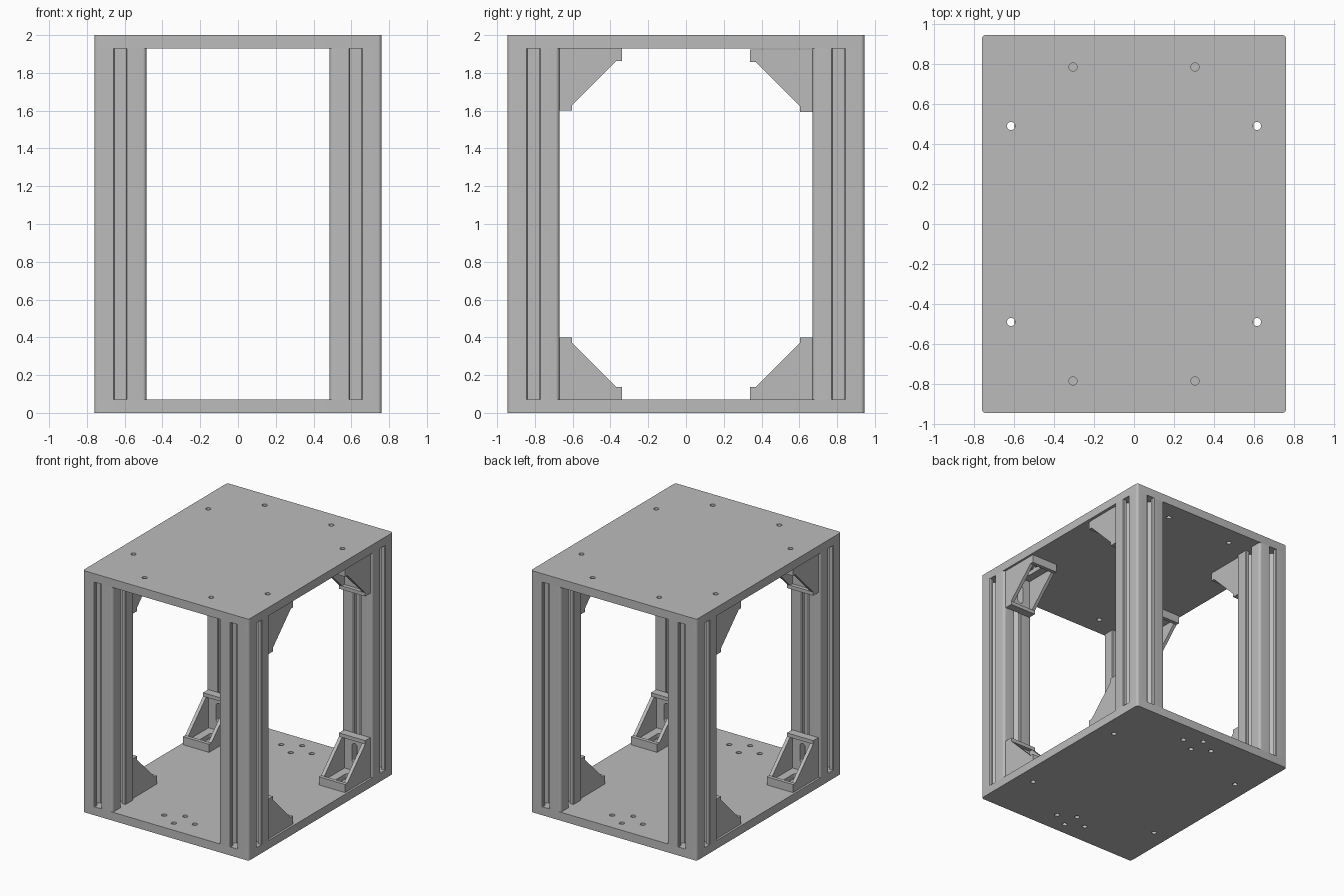
import bpy, bmesh, math
from mathutils import Matrix, Vector

if "Cube" in bpy.data.objects:
    bpy.data.objects.remove(bpy.data.objects["Cube"], do_unlink=True)

GREY = (0.5, 0.5, 0.5, 1)
metal = bpy.data.materials.new("grey metal")
metal.use_nodes = True
metal.diffuse_color = GREY
metal.node_tree.nodes["Principled BSDF"].inputs["Base Color"].default_value = GREY

HX, HY, TOP, T = 0.76, 0.945, 2.0, 0.07     # frame half sizes, height, plate thickness
H = 0.1375                                  # half width of a post
PX, PY = HX - H, HY - H                     # post centre


def rounded_box(w, h, r, cx=0, cy=0, seg=6):
    """Outline of a rounded rectangle; r = half width gives a slot or circle."""
    pts = []
    for k, (sx, sy) in enumerate([(1, 1), (-1, 1), (-1, -1), (1, -1)]):
        for i in range(seg + 1):
            a = math.pi / 2 * (k + i / seg)
            p = Vector((cx + sx * (w - r) + r * math.cos(a),
                        cy + sy * (h - r) + r * math.sin(a)))
            if not pts or (p - pts[-1]).length > 1e-5:
                pts.append(p)
    if (pts[0] - pts[-1]).length < 1e-5:
        pts.pop()
    return pts


def extrude(outlines, depth):
    """Mesh of a flat outline with holes, extruded from z = 0 to depth."""
    curve = bpy.data.curves.new("outline", 'CURVE')
    curve.dimensions, curve.fill_mode, curve.extrude = '2D', 'BOTH', depth / 2
    for pts in outlines:
        s = curve.splines.new('POLY')
        s.points.add(len(pts) - 1)
        for p, q in zip(s.points, pts):
            p.co = (q[0], q[1], 0, 1)
        s.use_cyclic_u = True
    tmp = bpy.data.objects.new("outline", curve)
    bpy.context.collection.objects.link(tmp)
    deps = bpy.context.evaluated_depsgraph_get()
    mesh = bpy.data.meshes.new_from_object(tmp.evaluated_get(deps))
    bpy.data.objects.remove(tmp)
    bpy.data.curves.remove(curve)
    mesh.transform(Matrix.Translation((0, 0, depth / 2)))
    return mesh


def build(name, pieces, matrix=Matrix()):
    """Object made of (mesh, matrix) pieces, placed by one more matrix."""
    bm = bmesh.new()
    for mesh, m in pieces:
        part = bmesh.new()
        part.from_mesh(mesh)
        bmesh.ops.remove_doubles(part, verts=part.verts, dist=1e-5)
        part.transform(matrix @ m)
        bmesh.ops.recalc_face_normals(part, faces=part.faces)
        joined = bpy.data.meshes.new("piece")
        part.to_mesh(joined)
        part.free()
        bm.from_mesh(joined)
        bpy.data.meshes.remove(joined)
    mesh = bpy.data.meshes.new(name)
    bm.to_mesh(mesh)
    bm.free()
    mesh.materials.clear()
    mesh.materials.append(metal)
    for f in mesh.polygons:
        f.material_index = 0
    ob = bpy.data.objects.new(name, mesh)
    bpy.context.collection.objects.link(ob)
    bpy.ops.object.select_all(action='DESELECT')
    ob.select_set(True)
    bpy.context.view_layer.objects.active = ob
    bpy.ops.object.shade_smooth_by_angle(angle=math.radians(30))
    return ob


def move(x, y, z):
    return Matrix.Translation((x, y, z))


signs = [(sx, sy) for sx in (-1, 1) for sy in (-1, 1)]


def hole(x, y):
    return rounded_box(0.02, 0.02, 0.02, x, y)


# Top and bottom plates with bolt holes
edge = rounded_box(HX, HY, 0.02)
bracket_holes = [hole(sx * 0.615, sy * 0.49) for sx, sy in signs]
top_holes = [hole(sx * 0.305, sy * 0.785) for sx, sy in signs]
diamonds = [hole(x, s * y) for s in (-1, 1)
            for x, y in [(-0.14, 0.765), (0.14, 0.765), (0, 0.69), (0, 0.84)]]
build("bottom_plate", [(extrude([edge] + bracket_holes + diamonds, T), Matrix())])
build("top_plate", [(extrude([edge] + bracket_holes + top_holes, T), move(0, 0, TOP - T))])

# Posts: square section with a T-slot in every side
half_slot = [(H, 0.036), (H - 0.006, 0.03), (H - 0.031, 0.03),
             (H - 0.031, 0.07), (H - 0.05, 0.07), (H - 0.085, 0.035)]
side = [(x, -y) for x, y in half_slot] + half_slot[::-1]
R = 0.02
side += [(H - R + R * math.cos(a), H - R + R * math.sin(a))
         for a in (math.pi / 2 * i / 6 for i in range(7))]
profile = [Matrix.Rotation(k * math.pi / 2, 2) @ Vector(p) for k in range(4) for p in side]
post = extrude([profile], TOP - 2 * T)

# Corner brackets: two slotted legs, end lips and two gussets
L, W, LIP = 0.33, 0.12, 0.067
leg = extrude([[(-W, 0), (W, 0), (W, L), (-W, L)],
               rounded_box(0.025, 0.08, 0.025, 0, 0.18)], 0.035)
lip = extrude([[(-W, L - 0.03), (W, L - 0.03), (W, L), (-W, L)]], LIP)
gusset = extrude([[(0, 0), (L, 0), (L, LIP), (L - 0.03, LIP),
                   (LIP, L - 0.03), (LIP, L), (0, L)]], 0.028)
swap = Matrix(((1, 0, 0, 0), (0, 0, 1, 0), (0, 1, 0, 0), (0, 0, 0, 1)))
upright = Matrix(((0, 0, 1, 0), (1, 0, 0, 0), (0, 1, 0, 0), (0, 0, 0, 1)))
bracket = [(leg, Matrix()), (lip, Matrix()), (leg, swap), (lip, swap),
           (gusset, move(-W, 0, 0) @ upright), (gusset, move(W - 0.028, 0, 0) @ upright)]

for sx, sy in signs:
    place = ("front" if sy < 0 else "back") + ("_left" if sx > 0 else "_right")
    build(place + "_post", [(post, move(sx * PX, sy * PY, T))])
    for level, sz in (("lower", 1), ("upper", -1)):
        # The upper back brackets sit a hair below the plate
        gap = 0.006 if sz < 0 and sy > 0 else 0
        z = T if sz > 0 else TOP - T - gap
        build(f"{place}_{level}_bracket", bracket,
              move(sx * PX, sy * (PY - H), z) @ Matrix.Diagonal((1, -sy, sz, 1)))

for mesh in (post, leg, lip, gusset):
    bpy.data.meshes.remove(mesh)
